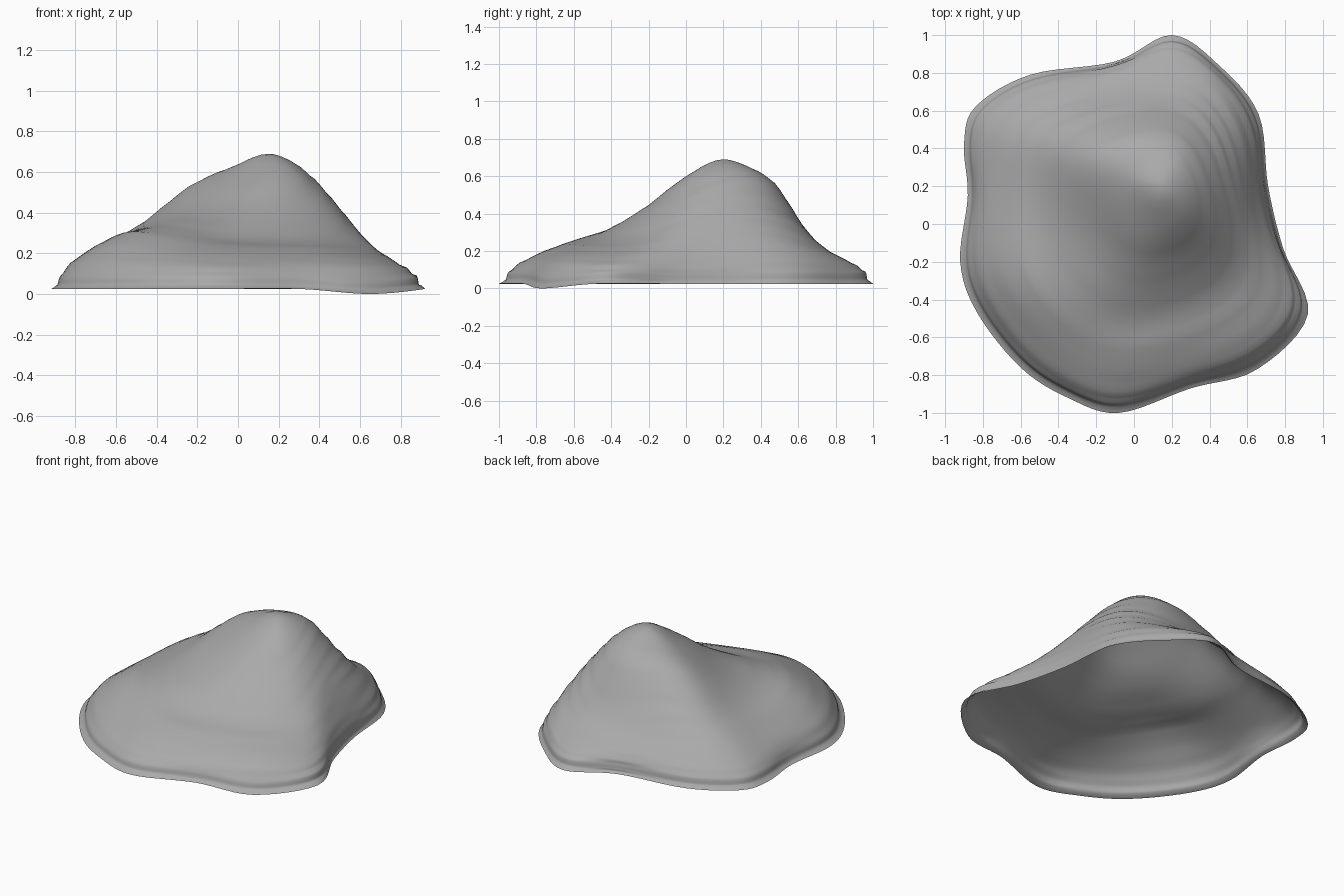
import bpy
from mathutils import Vector

cube = bpy.data.objects.get("Cube")
if cube:
    bpy.data.objects.remove(cube, do_unlink=True)

# Spokes running from the summit to the rim, counter-clockwise, in hundredths:
# rim x, rim y, then the heights at the stations listed below
SPOKES = [
    (71, 20, 67, 60, 46, 33, 17), (66, 58, 67, 59, 46, 33, 18),
    (45, 84, 66, 58, 40, 24, 16), (20, 100, 65, 53, 26, 19, 13),
    (-10, 86, 65, 58, 38, 23, 15), (-55, 79, 64, 58, 41, 26, 15),
    (-84, 62, 63, 54, 37, 26, 15), (-90, 42, 62, 53, 36, 26, 15),
    (-88, 15, 61, 49, 33, 26, 17), (-92, -20, 58, 43, 31, 26, 17),
    (-83, -47, 57, 41, 34, 31, 18), (-60, -76, 56, 42, 35, 28, 17),
    (-35, -92, 57, 41, 29, 24, 16), (-8, -100, 58, 41, 27, 23, 15),
    (30, -87, 60, 43, 28, 22, 15), (65, -77, 61, 42, 28, 22, 15),
    (92, -48, 62, 43, 26, 20, 14), (79, -13, 64, 53, 37, 25, 15),
]
STATIONS = (0.2, 0.4, 0.6, 0.75, 0.9)
SUMMIT = Vector((0.15, 0.2, 0.69))
RIM_HEIGHT = 0.025
DIPPED_SPOKE = 15      # the rim sags to the ground here
AROUND, ALONG = 6, 5   # subdivisions between control points


def spline(a, b, c, d, u):
    """Catmull-Rom point between b and c."""
    return 0.5 * (2 * b + (c - a) * u + (2 * a - 5 * b + 4 * c - d) * u * u
                  + (3 * b - a - 3 * c + d) * u ** 3)


def spoke_points(index):
    """Control points of one spoke, with a mirrored lead-in and a flared lip."""
    x, y, *heights = SPOKES[index]
    rim = Vector((x / 100, y / 100, 0))
    lip = 0.0 if index == DIPPED_SPOKE else RIM_HEIGHT
    profile = [(0, SUMMIT.z)] + [(t, h / 100) for t, h in zip(STATIONS, heights)]
    profile += [(0.96, lip + 0.065), (0.975, lip + 0.02), (1, lip)]
    profile = [(-STATIONS[0], profile[1][1])] + profile
    profile.append((1.03, lip - 0.01))
    points = []
    for t, z in profile:
        p = SUMMIT.lerp(rim, t)
        p.z = z
        points.append(p)
    return points


# Smooth the spokes around the mound, then along their length
controls = [spoke_points(i) for i in range(len(SPOKES))]
n = len(controls)
columns = []
for i in range(n):
    four = [controls[(i + k) % n] for k in (-1, 0, 1, 2)]
    for step in range(AROUND):
        row = [spline(*pts, step / AROUND) for pts in zip(*four)]
        column = []
        for j in range(1, len(row) - 2):
            column += [spline(*row[j - 1:j + 3], s / ALONG) for s in range(ALONG)]
        columns.append(column[1:] + [row[-2]])
size, count = len(columns[0]), len(columns)

# Round off the contours of the hill, most strongly near the summit
for k in range(size):
    reach = round(11 * (1 - k / size) ** 1.6)
    for _ in range(2):
        ring = [column[k] for column in columns]
        for c, column in enumerate(columns):
            window = [ring[(c + o) % count] for o in range(-reach, reach + 1)]
            column[k] = sum(window, Vector()) / len(window)

# Skin the columns into one open shell with a fan at the summit
verts = [SUMMIT] + [p for column in columns for p in column]
faces = []
for c in range(count):
    a, b = 1 + c * size, 1 + (c + 1) % count * size
    faces.append((0, a, b))
    faces += [(a + k, a + k + 1, b + k + 1, b + k) for k in range(size - 1)]

mesh = bpy.data.meshes.new("rock_mound")
mesh.from_pydata(verts, [], faces)
mesh.update()
mesh.shade_smooth()
rock = bpy.data.objects.new("rock_mound", mesh)
bpy.context.collection.objects.link(rock)

# Plain stone grey
stone = bpy.data.materials.new("stone_grey")
stone.use_nodes = True
grey = (0.4, 0.4, 0.4, 1)
stone.diffuse_color = grey
stone.node_tree.nodes["Principled BSDF"].inputs["Base Color"].default_value = grey
mesh.materials.append(stone)
